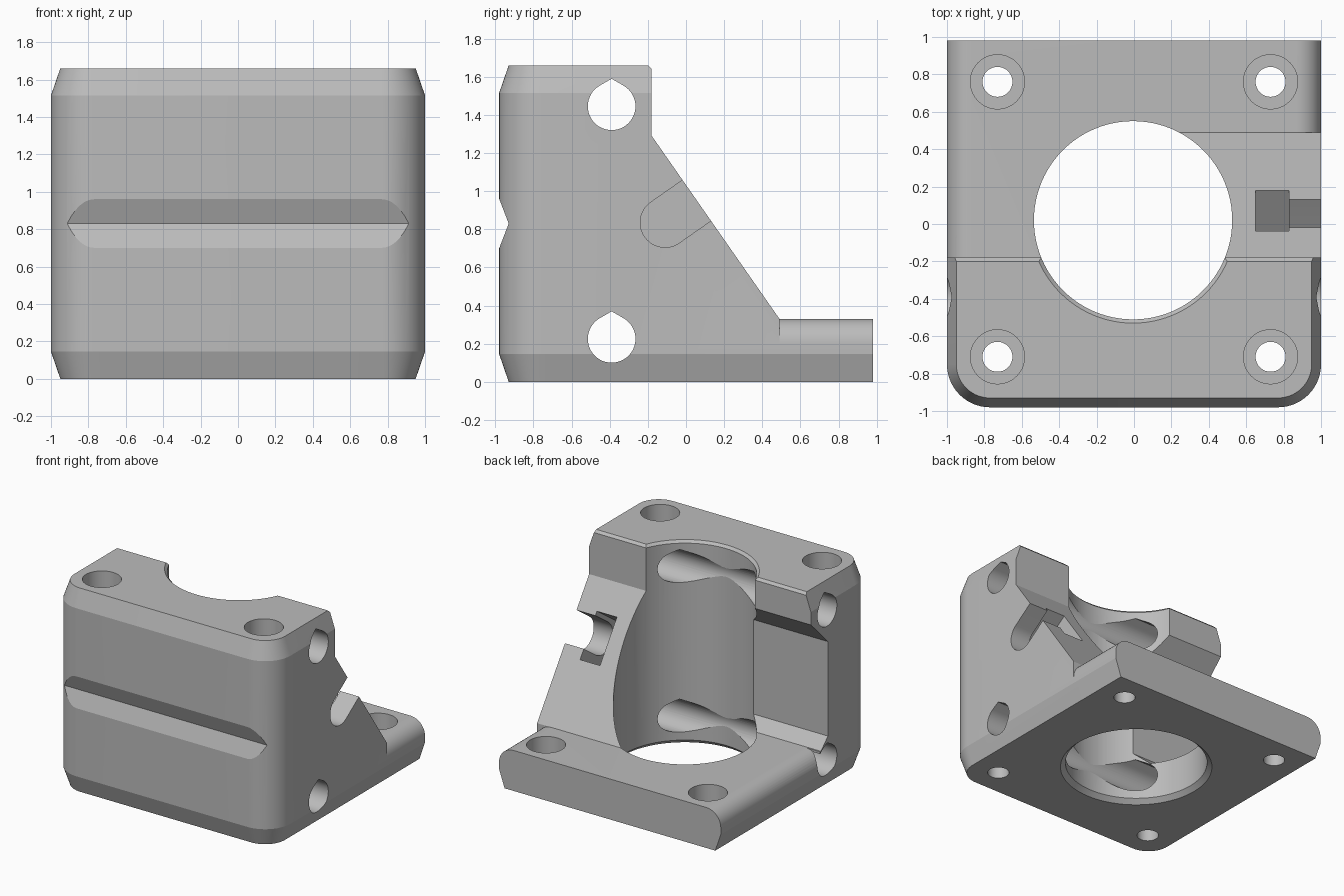
import bpy
import bmesh
from math import cos, sin, pi, radians
from mathutils import Vector

cube = bpy.data.objects.get("Cube")
if cube:
    bpy.data.objects.remove(cube, do_unlink=True)

grey = bpy.data.materials.new("light_grey")
grey.use_nodes = True
colour = (0.5, 0.5, 0.5, 1)
grey.diffuse_color = colour
grey.node_tree.nodes["Principled BSDF"].inputs["Base Color"].default_value = colour


def loft(name, rings):
    """Closed solid through rings with equal point counts."""
    bm = bmesh.new()
    loops = [[bm.verts.new(p) for p in ring] for ring in rings]
    n = len(loops[0])
    for a, b in zip(loops, loops[1:]):
        for i in range(n):
            j = (i + 1) % n
            bm.faces.new((a[i], a[j], b[j], b[i]))
    bm.faces.new(loops[0])
    bm.faces.new(loops[-1])
    bmesh.ops.recalc_face_normals(bm, faces=bm.faces)
    mesh = bpy.data.meshes.new(name)
    bm.to_mesh(mesh)
    bm.free()
    mesh.materials.append(grey)
    obj = bpy.data.objects.new(name, mesh)
    bpy.context.collection.objects.link(obj)
    return obj


def prism_x(name, pts, lo, hi):
    return loft(name, [[(x, y, z) for y, z in pts] for x in (lo, hi)])


def prism_y(name, pts, lo, hi):
    return loft(name, [[(x, y, z) for x, z in pts] for y in (lo, hi)])


def turned(name, cx, cy, profile, segments=64):
    return loft(name, [[(cx + r * cos(2 * pi * i / segments),
                         cy + r * sin(2 * pi * i / segments), z)
                        for i in range(segments)] for z, r in profile])


def arc(cx, cy, r, start, end, steps):
    return [(cx + r * cos(radians(start + (end - start) * i / steps)),
             cy + r * sin(radians(start + (end - start) * i / steps)))
            for i in range(steps + 1)]


def cut(target, cutter):
    mod = target.modifiers.new("cut", 'BOOLEAN')
    mod.operation = 'DIFFERENCE'
    mod.solver = 'EXACT'
    mod.object = cutter
    bpy.context.view_layer.objects.active = target
    bpy.ops.object.modifier_apply(modifier=mod.name)
    bpy.data.objects.remove(cutter, do_unlink=True)


# Block with rounded front corners and sloped top and bottom borders
HEIGHT, BACK, CORNER = 1.66, 0.98, 0.23


def outline(inset, z):
    c, r = 1 - CORNER, CORNER - inset
    pts = [(1 - inset, BACK), (-1 + inset, BACK)]
    pts += arc(-c, -BACK + CORNER, r, 180, 270, 14)
    pts += arc(c, -BACK + CORNER, r, 270, 360, 14)
    return [(x, y, z) for x, y in pts]


body = loft("motor_bracket", [outline(0.05, 0), outline(0, 0.145),
                              outline(0, HEIGHT - 0.145), outline(0.05, HEIGHT)])

# Sloped side wall on +x, undercut pocket on -x, both above the base plate
PLATE = 0.33
slope_top, slope_foot = Vector((-0.18, 1.29)), Vector((0.49, PLATE))
space = [(1.2, PLATE), (1.2, 1.8)]
cut(body, prism_x("slope_cutter", [(-0.2, 1.8), (-0.2, HEIGHT), (-0.18, HEIGHT - 0.02),
                                   slope_top, slope_foot] + space, -0.1, 1.2))
cut(body, prism_x("pocket_cutter", [(-0.2, 1.8), (-0.2, HEIGHT), (-0.18, HEIGHT - 0.02),
                                    (-0.18, 1.41), (-0.4, 1.19), (-0.4, 0.42),
                                    (-0.31, PLATE)] + space, -1.2, 0))

# Rounded upper side edges of the base plate
R = 0.13
for side, start in ((1, slope_foot.x), (-1, -0.3)):
    profile = arc(1 - R, PLATE - R, R, 0, 90, 10)
    profile += [(1 - R, PLATE + 0.02), (1.1, PLATE + 0.02), (1.1, PLATE - R)]
    cut(body, prism_y("edge_cutter", [(side * x, z) for x, z in profile], start, 1.2))

# Main bore with chamfered rims
cut(body, turned("bore_cutter", -0.005, 0.02,
                 [(-0.05, 0.62), (0.035, 0.53), (HEIGHT - 0.02, 0.53),
                  (HEIGHT + 0.05, 0.6)], 96))

# Counterbored screw holes
for x in (-0.73, 0.73):
    for y, top in ((0.76, 0.6), (-0.71, 1.8)):
        cut(body, turned("screw_cutter", x, y,
                         [(-0.1, 0.08), (0.14, 0.08), (0.14, 0.145), (top, 0.145)], 40))

# Teardrop rod holes running side to side
for z in (1.445, 0.225):
    r = 0.125
    drop = arc(-0.39, z, r, 120, 420, 40) + [(-0.39, z + r / cos(pi / 6))]
    cut(body, prism_x("rod_cutter", drop, -1.2, 1.2))

# V groove across the front
cut(body, prism_x("groove_cutter", [(-1.03, 0.57), (-0.93, 0.83), (-1.03, 1.09)], -1.2, 1.2))

# Round-ended screw slot and nut pocket, square to the slope
along = (slope_foot - slope_top).normalized()
out = Vector((-along.y, along.x))
tilt = math_angle = 35
slot = arc(-0.11, 0.835, 0.13, tilt + 90, tilt + 270, 24)
end = out * 0.5
slot += [(slot[-1][0] + end.x, slot[-1][1] + end.y), (slot[0][0] + end.x, slot[0][1] + end.y)]
cut(body, prism_x("slot_cutter", slot, 0.75, 1.2))
mid = Vector((0.07, 0.93))
nut = [mid + along * a + out * o for a, o in
       ((-0.19, -0.35), (0.19, -0.35), (0.19, 0.2), (-0.19, 0.2))]
cut(body, prism_x("nut_cutter", nut, 0.65, 0.83))

# Smooth curved surfaces, keep edges crisp
bpy.ops.object.select_all(action='DESELECT')
body.select_set(True)
bpy.context.view_layer.objects.active = body
bpy.ops.object.shade_smooth_by_angle(angle=radians(15))
